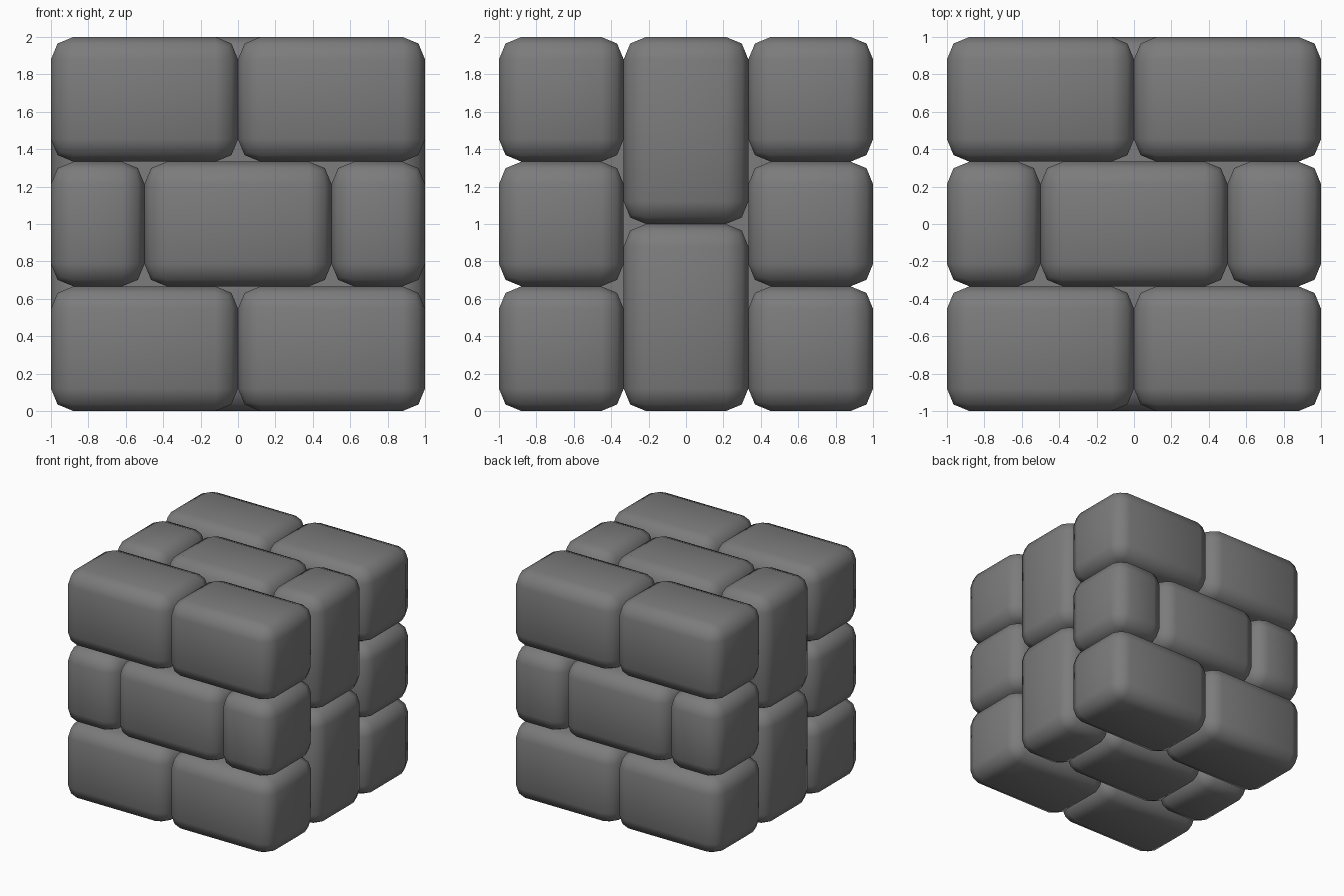
import bpy
import bmesh
from mathutils import Vector

cube = bpy.data.objects.get("Cube")
if cube:
    bpy.data.objects.remove(cube, do_unlink=True)

# Single stone grey for the whole block
stone = bpy.data.materials.new("stone_grey")
stone.use_nodes = True
GREY = (0.2, 0.2, 0.2, 1.0)
stone.diffuse_color = GREY
bsdf = stone.node_tree.nodes["Principled BSDF"]
bsdf.inputs["Base Color"].default_value = GREY
bsdf.inputs["Roughness"].default_value = 0.8

T = 1 / 3       # half a course
BEVEL = 0.12    # rounding radius of each brick


def box(name, lo, hi, bevel=BEVEL):
    """Box between two corners, with rounded, smoothly shaded edges."""
    lo, hi = Vector(lo), Vector(hi)
    bm = bmesh.new()
    bmesh.ops.create_cube(bm, size=1)
    for v in bm.verts:
        v.co = Vector(c * s for c, s in zip(v.co, hi - lo))
    if bevel:
        bmesh.ops.bevel(bm, geom=bm.edges[:], offset=bevel, segments=2,
                        profile=0.5, affect='EDGES')
        for f in bm.faces:
            f.smooth = True
    mesh = bpy.data.meshes.new(name)
    bm.to_mesh(mesh)
    bm.free()
    mesh.materials.append(stone)
    ob = bpy.data.objects.new(name, mesh)
    ob.location = (lo + hi) / 2
    bpy.context.collection.objects.link(ob)
    return ob


# Front and back walls: two long bricks per outer course,
# half / long / half in the middle course
courses = {"bottom": (0, 2 * T), "middle": (2 * T, 4 * T), "top": (4 * T, 2)}
walls = {"front": (-1, -T), "back": (T, 1)}
for wall, (y0, y1) in walls.items():
    for course, (z0, z1) in courses.items():
        if course == "middle":
            spans = {"right": (-1, -0.5), "centre": (-0.5, 0.5), "left": (0.5, 1)}
        else:
            spans = {"right": (-1, 0), "left": (0, 1)}
        for side, (x0, x1) in spans.items():
            box(f"{wall}_{course}_{side}_brick", (x0, y0, z0), (x1, y1, z1))

# Middle slab: upright bricks on both sides and a long brick between them
for level, (z0, z1) in {"lower": (0, 1), "upper": (1, 2)}.items():
    for side, (x0, x1) in {"right": (-1, -0.5), "centre": (-0.5, 0.5),
                           "left": (0.5, 1)}.items():
        box(f"inner_{level}_{side}_brick", (x0, -T, z0), (x1, T, z1))

# Solid core closing the gaps where the brick corners meet
box("mortar_core", (-0.75, -0.75, 0.25), (0.75, 0.75, 1.75), bevel=0)
